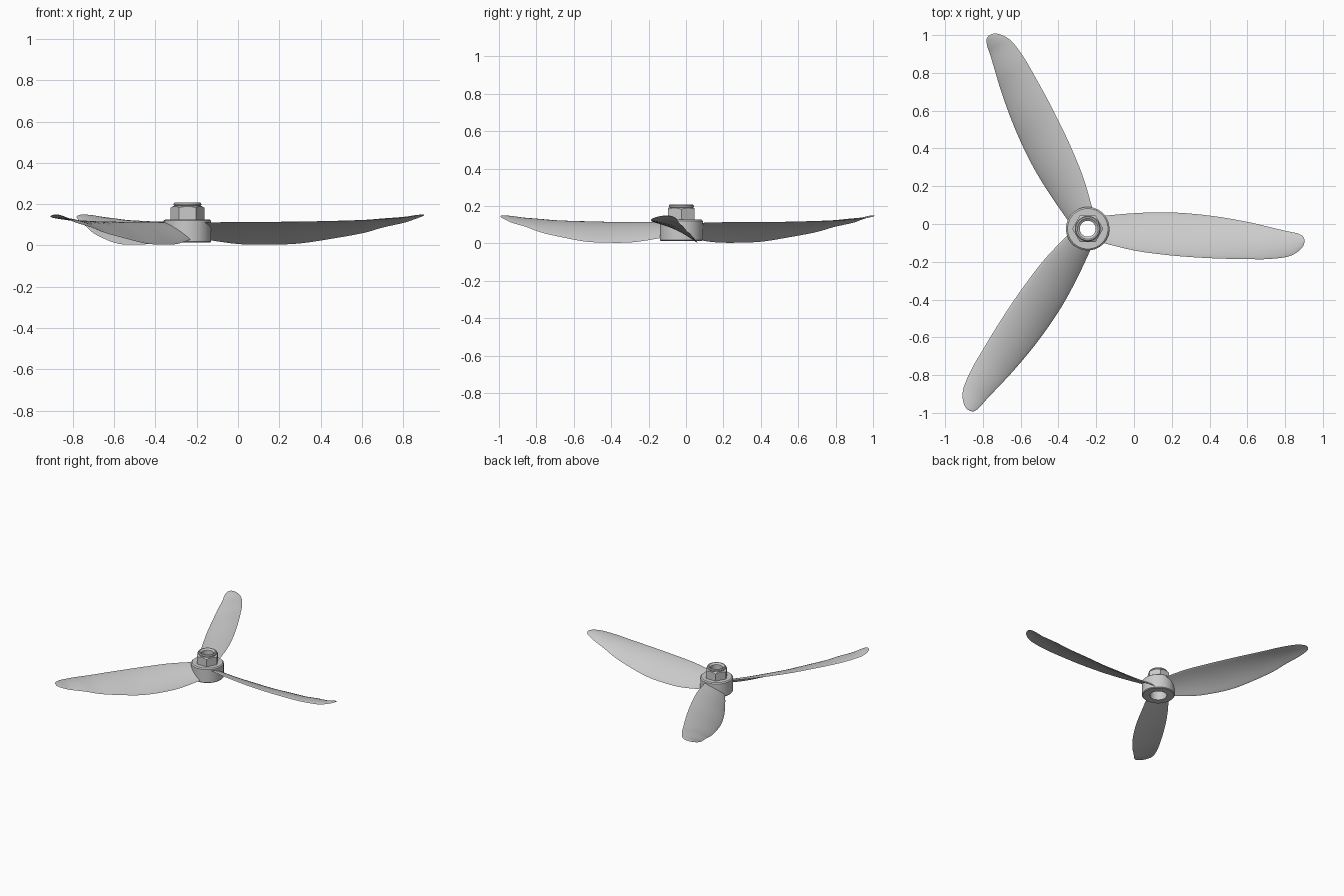
import bpy, bmesh, math
from mathutils import Vector, Matrix

cube = bpy.data.objects.get("Cube")
if cube:
    bpy.data.objects.remove(cube)

HUB = Vector((-0.245, -0.025, 0))

grey = bpy.data.materials.new("light grey")
grey.use_nodes = True
COLOUR = (0.6, 0.6, 0.6, 1)
grey.diffuse_color = COLOUR
grey.node_tree.nodes["Principled BSDF"].inputs["Base Color"].default_value = COLOUR


def finish(name, bm, angle=30):
    """Turn a bmesh into a shaded object standing at the hub axis."""
    bmesh.ops.recalc_face_normals(bm, faces=bm.faces)
    mesh = bpy.data.meshes.new(name)
    bm.to_mesh(mesh)
    bm.free()
    mesh.materials.append(grey)
    ob = bpy.data.objects.new(name, mesh)
    ob.location = HUB
    bpy.context.collection.objects.link(ob)
    bpy.ops.object.select_all(action='DESELECT')
    ob.select_set(True)
    bpy.context.view_layer.objects.active = ob
    bpy.ops.object.shade_smooth_by_angle(angle=math.radians(angle))
    return ob


def skin(bm, rings, closed):
    """Bridge equal-length point rings with quads."""
    rows = [[bm.verts.new(p) for p in ring] for ring in rings]
    pairs = list(zip(rows, rows[1:]))
    if closed:
        pairs.append((rows[-1], rows[0]))
    for a, b in pairs:
        for i in range(len(a)):
            j = (i + 1) % len(a)
            bm.faces.new((a[i], a[j], b[j], b[i]))
    return rows


def lathe(name, profile, sides=64):
    """Revolve a closed (radius, height) profile."""
    bm = bmesh.new()
    turn = [math.tau * i / sides for i in range(sides)]
    skin(bm, [[(r * math.cos(a), r * math.sin(a), z) for a in turn]
              for r, z in profile], True)
    return finish(name, bm)


# Hub with a wide bore below and chamfered rims
lathe("hub", [(0.06, 0.014), (0.11, 0.014), (0.115, 0.019), (0.115, 0.12),
              (0.107, 0.127), (0.06, 0.127)])

# Hexagonal nut body: corners trimmed by a cone, bored through
bm = bmesh.new()
outline, steps = [], 12
for i in range(6 * steps):
    a = math.tau * i / (6 * steps)
    local = a % (math.pi / 3) - math.pi / 6
    outline.append((a, 0.071 / math.cos(local)))


def hex_ring(z, scale=1, trim=1):
    return [(min(r * scale, trim) * math.cos(a),
             min(r * scale, trim) * math.sin(a), z) for a, r in outline]


def round_ring(z, radius):
    return [(radius * math.cos(a), radius * math.sin(a), z) for a, r in outline]


chamfer = [[(r * math.cos(a), r * math.sin(a), 0.191 - 0.6 * (r - 0.068))
            for a, r in outline]]
skin(bm, [round_ring(0.12, 0.042), hex_ring(0.12)] + chamfer
     + [round_ring(0.191, 0.068), round_ring(0.191, 0.042)], True)
finish("hex_nut", bm, 25)

# Rounded locking collar on the nut
lathe("nut_collar", [(0.042, 0.185), (0.063, 0.185), (0.063, 0.193),
                     (0.067, 0.196), (0.067, 0.202), (0.062, 0.208),
                     (0.055, 0.208), (0.051, 0.204), (0.042, 0.198)])

# Blade stations: radius, low edge y and z, high edge y and z
STATIONS = [
    (0.08, .068, .03, -.075, .11),
    (0.245, .082, .007, -.115, .114),
    (0.40, .087, .004, -.137, .114),
    (0.545, .08, .010, -.15, .115),
    (0.70, .062, .033, -.158, .118),
    (0.85, .035, .06, -.161, .122),
    (0.95, .012, .088, -.161, .128),
    (1.05, -.012, .11, -.15, .135),
    (1.10, -.022, .127, -.13, .142),
    (1.135, -.036, .14, -.10, .147),
    (1.147, -.055, .146, -.075, .148),
]


def smooth_stations(rows, steps=5):
    """Catmull-Rom interpolation between stations."""
    result = []
    last = len(rows) - 1
    for k in range(last):
        p = [rows[max(0, min(last, k + d))] for d in (-1, 0, 1, 2)]
        for s in range(steps):
            t = s / steps
            result.append([b + t / 2 * (c - a + t * (2 * a - 5 * b + 4 * c - d
                           + t * (3 * (b - c) + d - a)))
                           for a, b, c, d in zip(*p)])
    return result + [rows[-1]]


def blade_section(r, y0, z0, y1, z1, half=12):
    """Thin cambered section, bulging upwards, from low edge to high edge."""
    low, high = Vector((r, y0, z0)), Vector((r, y1, z1))
    chord = high - low
    up = Vector((0, chord.z, -chord.y)).normalized()
    size = chord.length
    points = []
    for side in (1, -1):
        for i in range(half):
            f = i / half if side > 0 else 1 - i / half
            t = (1 - math.cos(math.pi * f)) / 2
            camber = 0.28 * size * t * (1 - t)
            thick = 0.05 * size * math.sqrt(max(0, t * (1 - t)))
            points.append(low + chord * t + up * (camber + side * thick))
    return points


# Three identical blades
for n, name in enumerate(("left_blade", "back_blade", "front_blade")):
    bm = bmesh.new()
    rows = skin(bm, [blade_section(*s) for s in smooth_stations(STATIONS)], False)
    bm.faces.new(rows[0])
    bm.faces.new(rows[-1])
    bmesh.ops.transform(bm, verts=bm.verts,
                        matrix=Matrix.Rotation(n * math.tau / 3, 4, 'Z'))
    finish(name, bm, 50)
